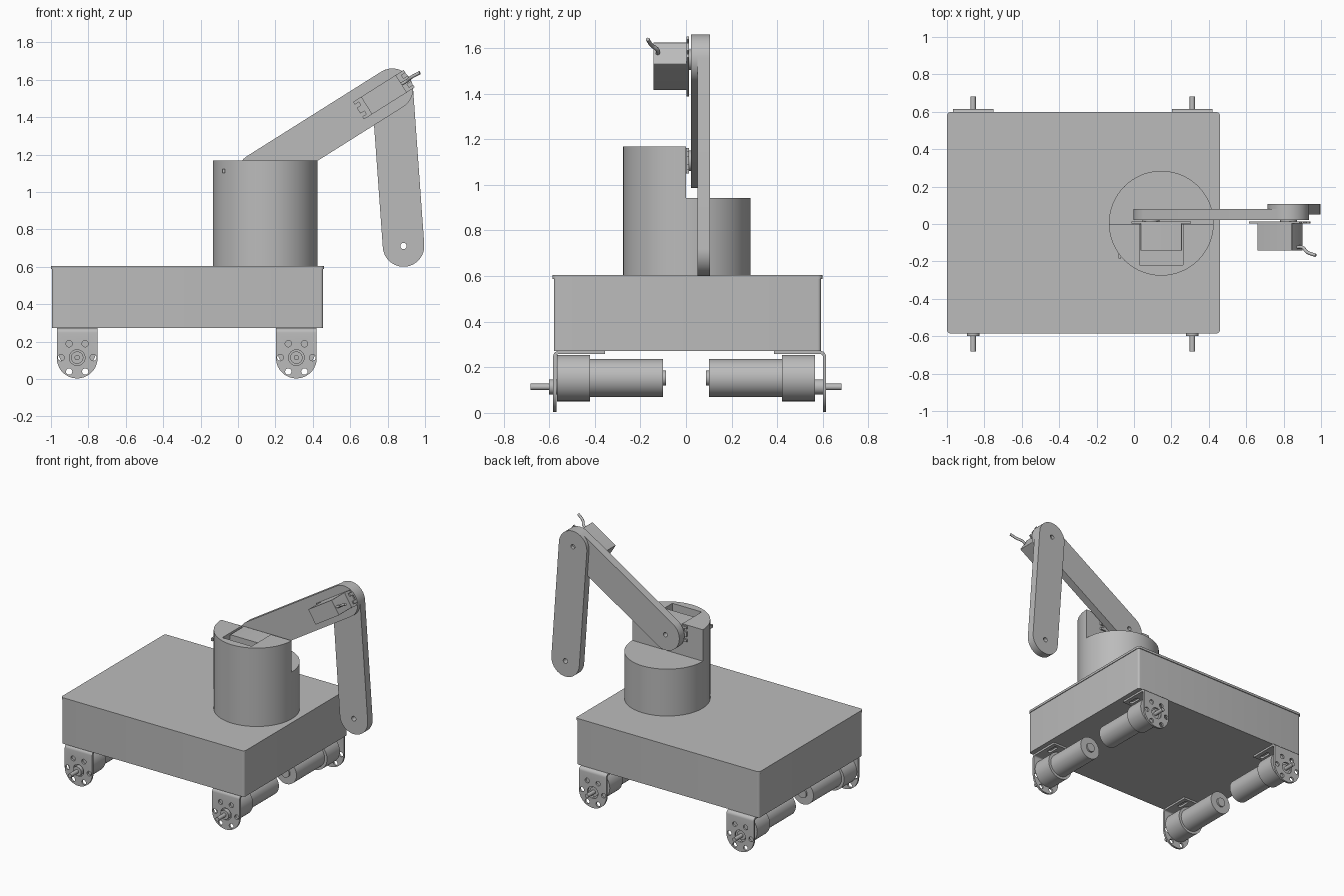
import bpy, bmesh, math
from mathutils import Vector, Matrix

if "Cube" in bpy.data.objects:
    bpy.data.objects.remove(bpy.data.objects["Cube"])

gray = bpy.data.materials.new("plain gray")
gray.use_nodes = True
tone = (0.5, 0.5, 0.5, 1)
gray.diffuse_color = tone
gray.node_tree.nodes["Principled BSDF"].inputs["Base Color"].default_value = tone


def prism(name, pts, d0, d1, axis="y"):
    """Extrude a 2D outline along an axis from d0 to d1."""
    place = {"x": lambda u, v, d: (d, u, v),
             "y": lambda u, v, d: (u, d, v),
             "z": lambda u, v, d: (u, v, d)}[axis]
    bm = bmesh.new()
    face = bm.faces.new([bm.verts.new(place(u, v, d0)) for u, v in pts])
    ext = bmesh.ops.extrude_face_region(bm, geom=[face])
    move = Vector(place(0, 0, d1 - d0))
    bmesh.ops.translate(bm, verts=[g for g in ext["geom"] if isinstance(g, bmesh.types.BMVert)], vec=move)
    bmesh.ops.recalc_face_normals(bm, faces=bm.faces)
    me = bpy.data.meshes.new(name)
    bm.to_mesh(me)
    bm.free()
    ob = bpy.data.objects.new(name, me)
    bpy.context.collection.objects.link(ob)
    me.materials.append(gray)
    return ob


def arc(cx, cz, r, a0, a1, n):
    return [(cx + r * math.cos(math.radians(a0 + (a1 - a0) * i / n)),
             cz + r * math.sin(math.radians(a0 + (a1 - a0) * i / n))) for i in range(n + 1)]


def circle(cx, cz, r, n=48):
    return arc(cx, cz, r, 0, 360, n)[:-1]


def rect(u0, u1, v0, v1):
    return [(u0, v0), (u1, v0), (u1, v1), (u0, v1)]


def rounded(u0, u1, v0, v1, r):
    return (arc(u1 - r, v1 - r, r, 0, 90, 6) + arc(u0 + r, v1 - r, r, 90, 180, 6)
            + arc(u0 + r, v0 + r, r, 180, 270, 6) + arc(u1 - r, v0 + r, r, 270, 360, 6))


def capsule(p, q, r):
    a = math.degrees(math.atan2(q[1] - p[1], q[0] - p[0]))
    return arc(*q, r, a - 90, a + 90, 24) + arc(*p, r, a + 90, a + 270, 24)


def boolean(ob, tools, operation="DIFFERENCE"):
    """Apply boolean tools to a part and delete them."""
    bpy.context.view_layer.objects.active = ob
    for tool in tools:
        mod = ob.modifiers.new("cut", "BOOLEAN")
        mod.operation, mod.object, mod.solver = operation, tool, "EXACT"
        bpy.ops.object.modifier_apply(modifier=mod.name)
        bpy.data.objects.remove(tool)


# Chassis box and lid
prism("chassis", rounded(-0.995, 0.455, -0.58, 0.592, 0.015), 0.272, 0.59, "z")
prism("chassis_lid", rounded(-1.0, 0.46, -0.585, 0.598, 0.02), 0.588, 0.605, "z")

# Turret: full drum below, half drum with a servo pocket above
TX, TY, TR = 0.146, 0.004, 0.28
turret = prism("turret", circle(TX, TY, TR, 96), 0.605, 1.168, "z")
boolean(turret, [prism("step_cutter", rect(-0.3, 0.6, 0.0, 0.4), 0.942, 1.3, "z"),
                 prism("pocket_cutter", rect(0.03, 0.262, -0.22, 0.1), 1.05, 1.3, "z")])
prism("turret_cable_end", rect(-0.084, -0.07, 1.1, 1.122), -0.185, -0.15)

# Arm links with pivot holes
SHOULDER, ELBOW, WRIST = (0.108, 1.098), (0.825, 1.549), (0.885, 0.711)
upper = prism("upper_arm", capsule(SHOULDER, ELBOW, 0.111), 0.022, 0.08)
fore = prism("forearm", capsule(ELBOW, WRIST, 0.111), 0.05, 0.106)
boolean(upper, [prism("hole", circle(*SHOULDER, 0.016, 24), 0.04, 0.2)])
boolean(fore, [prism("hole", circle(*ELBOW, 0.016, 24), 0.085, 0.2),
               prism("hole", circle(*WRIST, 0.017, 24), 0, 0.2)])


def servo(name, cx, cz, angle, horn_side):
    """Servo body with slotted mounting ears and output hub."""
    half = [(0.11, -0.055), (0.16, -0.055), (0.16, -0.038), (0.135, -0.038), (0.135, -0.018),
            (0.16, -0.018), (0.16, 0.018), (0.135, 0.018), (0.135, 0.038), (0.16, 0.038),
            (0.16, 0.055), (0.11, 0.055)]
    ears = half + [(-x, -z) for x, z in half]
    parts = [prism(name + "_body", rounded(-0.11, 0.11, -0.055, 0.055, 0.004), -0.142, 0.012),
             prism(name + "_ears", ears, 0.002, 0.014),
             prism(name + "_hub", circle(horn_side * 0.055, 0, 0.045, 32), 0.012, 0.03)]
    place = Matrix.Translation((cx, 0, cz)) @ Matrix.Rotation(-angle, 4, "Y")
    for ob in parts:
        ob.data.transform(place)


tilt = math.atan2(ELBOW[1] - SHOULDER[1], ELBOW[0] - SHOULDER[0])
servo("shoulder_servo", 0.146, 1.106, 0, -1)
servo("elbow_servo", 0.78, 1.52, tilt, 1)

# Elbow servo cable
curve = bpy.data.curves.new("servo_cable", "CURVE")
curve.dimensions, curve.bevel_depth, curve.bevel_resolution = "3D", 0.009, 2
curve.use_fill_caps = True
path = [(0.86, -0.125, 1.57), (0.9, -0.125, 1.592), (0.925, -0.15, 1.612), (0.972, -0.168, 1.638)]
spline = curve.splines.new("BEZIER")
spline.bezier_points.add(len(path) - 1)
for bp, co in zip(spline.bezier_points, path):
    bp.co = co
    bp.handle_left_type = bp.handle_right_type = "AUTO"
curve.materials.append(gray)
bpy.context.collection.objects.link(bpy.data.objects.new("servo_cable", curve))

# Four drive motors with angle brackets
SHAFT_Z, MOTOR_Z = 0.114, 0.153
for end, x in (("rear", -0.86), ("fore", 0.312)):
    for side, s, face in (("right", -1, 0.583), ("left", 1, 0.614)):
        tag = f"{side}_{end}_"

        def along(name, r, near, far, z, n=48):
            return prism(tag + name, circle(x, z, r, n), s * near, s * far)

        # Bent plate trimmed to a rounded foot
        t = 0.014
        outer = [(u, v) for u, v in arc(face - 0.025, 0.247, 0.025, 0, 90, 6)]
        inner = [(u, v) for u, v in arc(face - 0.025, 0.247, 0.025 - t, 90, 0, 6)]
        bend = ([(face, 0)] + outer + [(face - 0.227, 0.272), (face - 0.227, 0.272 - t)]
                + inner + [(face - t, 0)])
        bracket = prism(tag + "bracket", [(s * u, v) for u, v in bend], x - 0.11, x + 0.11, "x")
        foot = arc(x, 0.112, 0.109, 180, 360, 32) + [(x + 0.109, 0.4), (x - 0.109, 0.4)]
        boolean(bracket, [prism("foot_shape", foot, -1, 1)], "INTERSECT")
        spots = circle(x, SHAFT_Z, 0.086, 6)
        holes = [prism("hole", circle(u, v, 0.017, 20), s * 0.5, s * 0.7) for u, v in spots]
        holes.append(prism("hub_hole", circle(x, SHAFT_Z, 0.042, 32), s * 0.5, s * 0.7))
        for dx in (-0.065, 0.065):
            slot = capsule((x + dx, s * (face - 0.19)), (x + dx, s * (face - 0.13)), 0.014)
            holes.append(prism("slot", slot, 0.2, 0.2719, "z"))
        boolean(bracket, holes)

        # Gearbox, motor can, end cap, boss and shaft
        along("gearbox", 0.102, 0.42, 0.565, MOTOR_Z)
        along("motor", 0.083, 0.1, 0.425, MOTOR_Z)
        along("motor_cap", 0.033, 0.088, 0.105, MOTOR_Z)
        along("boss", 0.033, 0.56, 0.6, SHAFT_Z)
        along("shaft", 0.014, 0.55, 0.682, SHAFT_Z, 24)

# Smooth the round surfaces, keep edges sharp
for ob in bpy.context.collection.objects:
    if ob.type == "MESH" and gray.name in ob.data.materials:
        bpy.ops.object.select_all(action="DESELECT")
        ob.select_set(True)
        bpy.context.view_layer.objects.active = ob
        bpy.ops.object.shade_smooth_by_angle(angle=math.radians(30))
